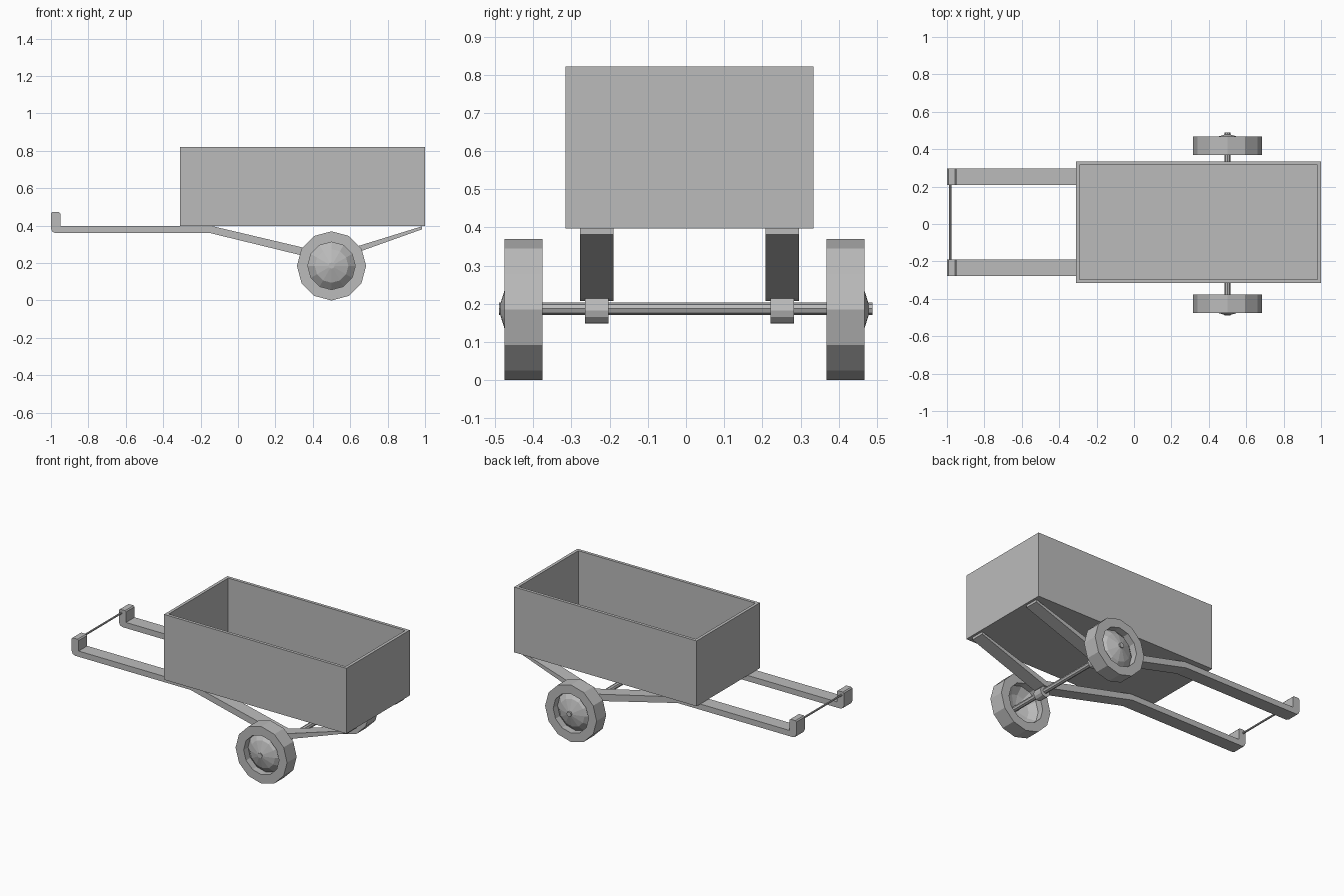
import bpy
import bmesh
from math import cos, sin, tau

cube = bpy.data.objects.get("Cube")
if cube:
    bpy.data.objects.remove(cube, do_unlink=True)

grey = bpy.data.materials.new("plain_grey")
grey.use_nodes = True
colour = (0.5, 0.5, 0.5, 1)
grey.diffuse_color = colour
grey.node_tree.nodes["Principled BSDF"].inputs["Base Color"].default_value = colour


def finish(name, bm):
    bmesh.ops.recalc_face_normals(bm, faces=bm.faces)
    mesh = bpy.data.meshes.new(name)
    bm.to_mesh(mesh)
    bm.free()
    mesh.materials.append(grey)
    obj = bpy.data.objects.new(name, mesh)
    bpy.context.collection.objects.link(obj)
    return obj


def extrude_profile(name, points, y0, y1):
    """Side profile in x, z pulled across from y0 to y1."""
    bm = bmesh.new()
    face = bm.faces.new([bm.verts.new((x, y0, z)) for x, z in points])
    out = bmesh.ops.extrude_face_region(bm, geom=[face])
    moved = [v for v in out["geom"] if isinstance(v, bmesh.types.BMVert)]
    bmesh.ops.translate(bm, verts=moved, vec=(0, y1 - y0, 0))
    return finish(name, bm)


def lathe(name, profile, x, y, z, side, sides=12):
    """Closed (radius, outward distance) loop turned about a crosswise axis."""
    bm = bmesh.new()
    rings = []
    for i in range(sides):
        a = tau * i / sides
        rings.append([bm.verts.new((x + r * sin(a), y + side * d, z + r * cos(a)))
                      for r, d in profile])
    n = len(profile)
    for i in range(sides):
        here, there = rings[i], rings[(i + 1) % sides]
        for j in range(n):
            k = (j + 1) % n
            bm.faces.new((here[j], here[k], there[k], there[j]))
    return finish(name, bm)


def rod(name, radius, x, z, y0, y1, sides):
    """Straight crosswise rod with flat sides."""
    points = [(x + radius * sin(tau * i / sides), z + radius * cos(tau * i / sides))
              for i in range(sides)]
    return extrude_profile(name, points, y0, y1)


# Open cargo box with a thick rim
bm = bmesh.new()
bmesh.ops.create_cube(bm, size=1)
for v in bm.verts:
    v.co.x = 0.345 + v.co.x * 1.31
    v.co.y = 0.009 + v.co.y * 0.65
    v.co.z = 0.609 + v.co.z * 0.424
bm.faces.ensure_lookup_table()
top = max(bm.faces, key=lambda f: f.calc_center_median().z)
bmesh.ops.inset_region(bm, faces=[top], thickness=0.028)
out = bmesh.ops.extrude_face_region(bm, geom=[top])
floor = [v for v in out["geom"] if isinstance(v, bmesh.types.BMVert)]
bmesh.ops.translate(bm, verts=floor, vec=(0, 0, -0.396))
if top.is_valid:
    bmesh.ops.delete(bm, geom=[top], context="FACES_ONLY")
finish("cargo_box", bm)

# Shafts: upturned handle end, straight bar, then a shallow V down to the axle
shaft = [(-1, 0.385), (-0.992, 0.367), (-0.975, 0.36), (-0.147, 0.36),
         (0.48, 0.207), (0.52, 0.215), (0.985, 0.381), (0.985, 0.397),
         (0.5, 0.247), (-0.135, 0.397), (-0.95, 0.397), (-0.95, 0.465),
         (-0.957, 0.472), (-0.993, 0.472), (-1, 0.465)]
wheel = [(0.185, -0.099), (0.185, 0), (0.127, 0), (0.127, -0.045),
         (0.09, -0.012), (0.01, 0.013), (0.01, 0.003), (0.085, -0.022),
         (0.127, -0.058), (0.127, -0.099)]

for label, side in (("left", 1), ("right", -1)):
    # On this model the front faces -y, so these are the far and near sides
    mid = 0.009 + side * 0.243
    extrude_profile(f"shaft_{label}", shaft, mid - 0.044, mid + 0.044)
    rod(f"axle_bearing_{label}", 0.035, 0.5, 0.183, mid - 0.031, mid + 0.031, 12)
    lathe(f"wheel_{label}", wheel, 0.5, -0.004 + side * 0.471, 0.185, side)

# Crosswise rods
rod("axle", 0.0165, 0.5, 0.187, -0.49, 0.488, 8)
rod("handle_bar", 0.006, -0.983, 0.45, -0.25, 0.27, 8)
